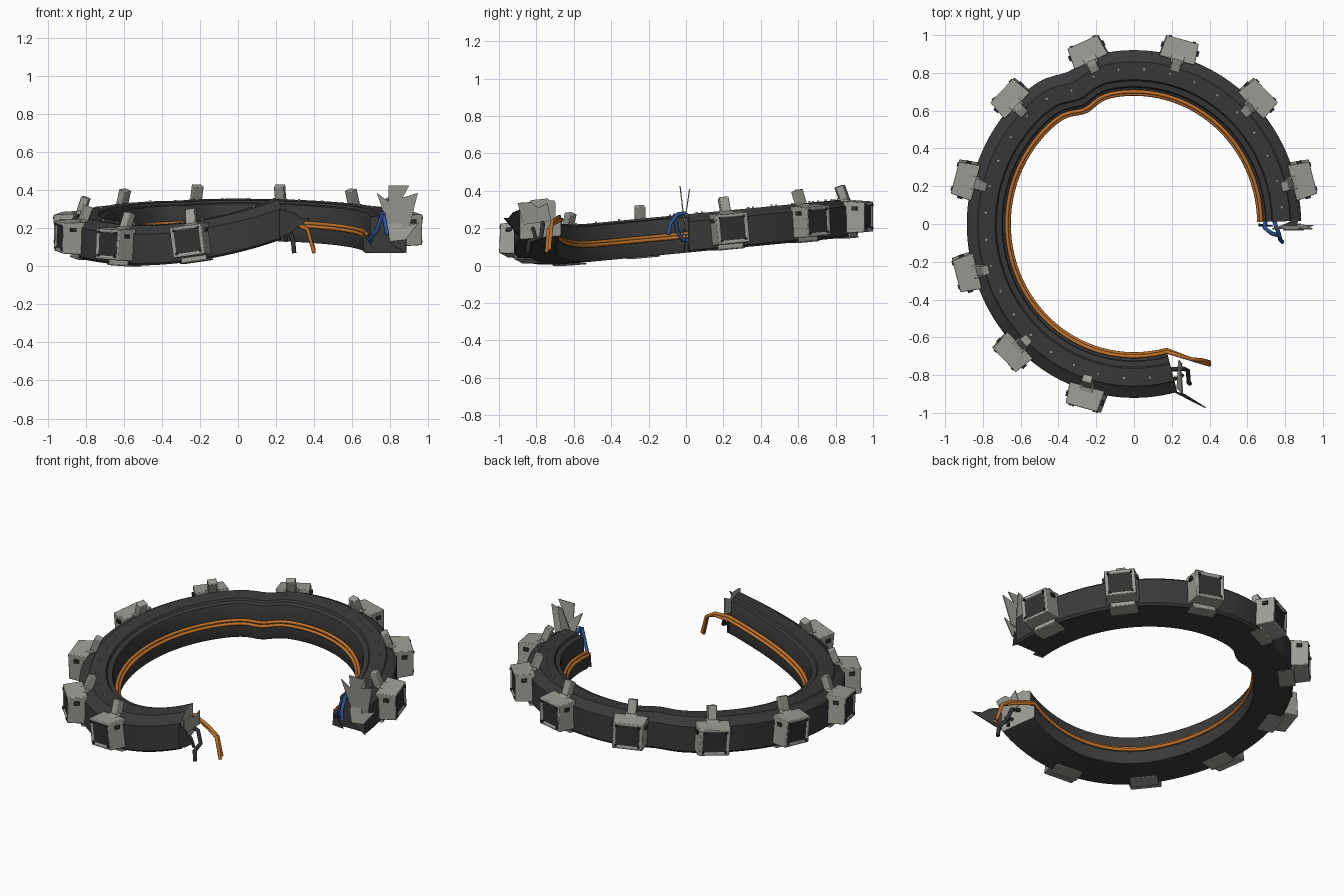
import bpy, bmesh, math
from mathutils import Vector, Matrix

if "Cube" in bpy.data.objects:
    bpy.data.objects.remove(bpy.data.objects["Cube"])

def mat(name, c):
    m = bpy.data.materials.new(name)
    m.diffuse_color = (*c, 1)
    m.use_nodes = True
    m.node_tree.nodes["Principled BSDF"].inputs["Base Color"].default_value = m.diffuse_color
    return m

DARK = mat("dark_grey", (0.042, 0.042, 0.043))
LIGHT = mat("light_grey", (0.34, 0.34, 0.31))
PANEL = mat("panel_black", (0.03, 0.03, 0.032))
ORANGE = mat("cable_orange", (0.52, 0.17, 0.025))
BLUE = mat("cable_blue", (0.025, 0.09, 0.30))
START, END = 1.0, 285.0

def base_z(deg, y):
    # tilted ring whose broken front end is bent upwards
    f = max(0, (deg - 222) / 63)
    return 0.069 + 0.095 * y + 0.155 * f * f

def ring_point(deg, r, h):
    # slight dent in the back left
    r -= 0.035 * math.exp(-((deg - 114) / 7) ** 2)
    a = math.radians(deg)
    y = 1.04 * r * math.sin(a)
    yc = 1.04 * 0.78 * math.sin(a)
    return Vector((r * math.cos(a), y, base_z(deg, yc) + h + 0.095 * (y - yc)))

def finish(name, bm, mats, smooth=30, bevel=0):
    bmesh.ops.recalc_face_normals(bm, faces=bm.faces)
    me = bpy.data.meshes.new(name)
    bm.to_mesh(me)
    bm.free()
    ob = bpy.data.objects.new(name, me)
    bpy.context.collection.objects.link(ob)
    for m in mats:
        me.materials.append(m)
    if bevel:
        b = ob.modifiers.new("bevel", 'BEVEL')
        b.width, b.segments, b.limit_method = bevel, 2, 'ANGLE'
    if smooth:
        bpy.ops.object.select_all(action='DESELECT')
        ob.select_set(True)
        bpy.context.view_layer.objects.active = ob
        bpy.ops.object.shade_smooth_by_angle(angle=math.radians(smooth))
    return ob

def frame(deg):
    # local axes: x tangent, y radial outward, z up, following the ring slope
    a = math.radians(deg)
    o = Vector((math.cos(a), math.sin(a), 0))
    t = (ring_point(deg - 2, 0.9, 0) - ring_point(deg + 2, 0.9, 0)).normalized()
    u = t.cross(o).normalized()
    o = u.cross(t).normalized()
    p = ring_point(deg, 0.88, 0)
    return Matrix(((t.x, o.x, u.x, p.x), (t.y, o.y, u.y, p.y),
                   (t.z, o.z, u.z, p.z), (0, 0, 0, 1)))

def add_box(bm, size, loc, rot=Matrix()):
    m = Matrix.Translation(loc) @ rot @ Matrix.Diagonal((*size, 1))
    return bmesh.ops.create_cube(bm, size=1, matrix=m)["verts"]

def tube(name, pts, radius, material, kind='POLY'):
    cu = bpy.data.curves.new(name, 'CURVE')
    cu.dimensions = '3D'
    cu.bevel_depth, cu.bevel_resolution, cu.use_fill_caps = radius, 2, True
    sp = cu.splines.new('POLY')
    sp.points.add(len(pts) - 1)
    for p, q in zip(sp.points, pts):
        p.co = (*q, 1)
    ob = bpy.data.objects.new(name, cu)
    bpy.context.collection.objects.link(ob)
    cu.materials.append(material)
    bpy.ops.object.select_all(action='DESELECT')
    ob.select_set(True)
    bpy.context.view_layer.objects.active = ob
    bpy.ops.object.convert(target='MESH')

def shard(name, pts, material, thick=0.006):
    bm = bmesh.new()
    f = bm.faces.new([bm.verts.new(p) for p in pts])
    f.normal_update()
    n = f.normal * thick
    ex = bmesh.ops.extrude_face_region(bm, geom=[f])["geom"]
    bmesh.ops.translate(bm, vec=n, verts=[g for g in ex if isinstance(g, bmesh.types.BMVert)])
    finish(name, bm, [material], 0)

# Main broken ring: stepped section swept around the arc
section = [(.67, 0), (.875, 0), (.885, .012), (.885, .165), (.872, .178), (.835, .192),
           (.825, .205), (.735, .205), (.728, .194), (.70, .19), (.694, .175),
           (.694, .088), (.666, .075), (.665, .01)]
bm = bmesh.new()
N = 110
loops = [[bm.verts.new(ring_point(START + (END - START) * i / N, r, h)) for r, h in section]
         for i in range(N + 1)]
k = len(section)
for a, b in zip(loops, loops[1:]):
    for j in range(k):
        bm.faces.new((a[j], a[(j + 1) % k], b[(j + 1) % k], b[j]))
bm.faces.new(loops[0])
bm.faces.new(loops[-1]).material_index = 1
finish("ring_body", bm, [DARK, LIGHT])

# Small studs along the ring top
bm = bmesh.new()
for i in range(28):
    p = ring_point(6 + i * 10, 0.787, 0.207)
    add_box(bm, (0.012, 0.012, 0.012), p)
finish("top_studs", bm, [LIGHT], 0)

# Outer housings with recessed panel, clamps and bolts
for i in range(9):
    deg = 15 + 30 * i
    M = frame(deg)
    bm = bmesh.new()
    vs = add_box(bm, (0.195, 0.115, 0.172), (0, 0.04, 0.108))
    for v in vs:                                  # taper towards the outside
        if v.co.y > 0.05:
            v.co.x *= 0.89
            v.co.z = 0.108 + (v.co.z - 0.108) * 0.93
    front = max(bm.faces, key=lambda f: f.calc_center_median().y)
    bmesh.ops.inset_region(bm, faces=[front], thickness=0.023)
    bmesh.ops.inset_region(bm, faces=[front], thickness=0.002, depth=-0.008)
    front.material_index = 1
    bm.transform(M)
    finish(f"housing_{i + 1}", bm, [LIGHT, PANEL], 35, 0.008)

    bm = bmesh.new()
    lean = Matrix.Rotation(math.radians(20), 4, 'X')
    add_box(bm, (0.052, 0.042, 0.085), (0, -0.045, 0.232), lean)      # top clamp
    add_box(bm, (0.07, 0.06, 0.02), (0, -0.008, 0.188), Matrix.Rotation(math.radians(-18), 4, 'X'))
    add_box(bm, (0.16, 0.10, 0.008), (0, -0.035, -0.001))             # bottom plate
    add_box(bm, (0.14, 0.012, 0.06), (0, 0.008, 0.027))
    bm.transform(M)
    finish(f"clamp_{i + 1}", bm, [LIGHT], 35, 0.005)

    bm = bmesh.new()
    for sx in (-1, 1):
        for sz in (-1, 1):
            add_box(bm, (0.012, 0.012, 0.012), (sx * 0.066, 0.097, 0.108 + sz * 0.062))
        add_box(bm, (0.016, 0.03, 0.02), (sx * 0.095, 0.045, 0.155))
    bm.transform(M)
    finish(f"bolts_{i + 1}", bm, [PANEL], 0)

# Orange cables along the inner ledge, hanging out of the front end
for n, (r, h) in enumerate(((.662, .086), (.674, .102))):
    pts = [ring_point(START + 2 * j, r, h) for j in range(143)]
    d = 0.014 * n
    pts += [Vector((.30, -.715, .222 + d)), Vector((.365, -.735 + d, .195)), Vector((.40, -.745 + d, .07 + d))]
    tube(f"orange_cable_{n + 1}", pts, 0.010, ORANGE)

# Torn loose wires at both ends
tube("black_cable", [(.2, -.77, .24), (.26, -.765, .22), (.285, -.775, .15), (.29, -.84, .13), (.295, -.845, .07)], .012, PANEL)
tube("black_cable_low", [(.2, -.82, .2), (.245, -.815, .19), (.255, -.80, .13)], .010, PANEL)
tube("blue_cable_1", [(.74, .03, .25), (.75, -.01, .28), (.765, -.045, .275), (.775, -.085, .22), (.785, -.095, .165)], .011, BLUE)
tube("blue_cable_2", [(.70, .03, .13), (.69, -.02, .14), (.73, -.05, .19), (.76, -.06, .275)], .011, BLUE)

# Torn plates at the right end
def lean_y(x, z, y0, s):
    return (x, y0 + s * (z - 0.2), z)

shard("torn_plate_tall", [lean_y(x, z, -.008, -.12) for x, z in
      ((.73, .385), (.79, .34), (.79, .425), (.90, .425), (.865, .36), (.945, .385),
       (.90, .2), (.80, .18), (.775, .25))], LIGHT)
shard("torn_plate_side", [lean_y(x, z, -.015, .15) for x, z in
      ((.80, .13), (.78, .2), (.84, .40), (.87, .41), (.86, .2), (.95, .23), (.88, .14))], LIGHT)
shard("torn_skin_low", [lean_y(x, z, .0, .1) for x, z in
      ((.66, .075), (.66, .17), (.70, .11), (.735, .07))], DARK)
shard("torn_skin_outer", [lean_y(x, z, .0, .1) for x, z in
      ((.80, .12), (.88, .16), (.885, .07))], DARK)

# Torn skin and plates at the front end
shard("torn_skin_spike", [(.215, -.885, .15), (.27, -.90, .17), (.38, -.97, .255), (.33, -.945, .255),
      (.29, -.92, .285), (.215, -.885, .30)], DARK)
shard("torn_plate_front", [(.225, -.87, .22), (.235, -.72, .24), (.25, -.74, .335),
      (.245, -.79, .31), (.25, -.83, .34), (.255, -.90, .335)], LIGHT)
